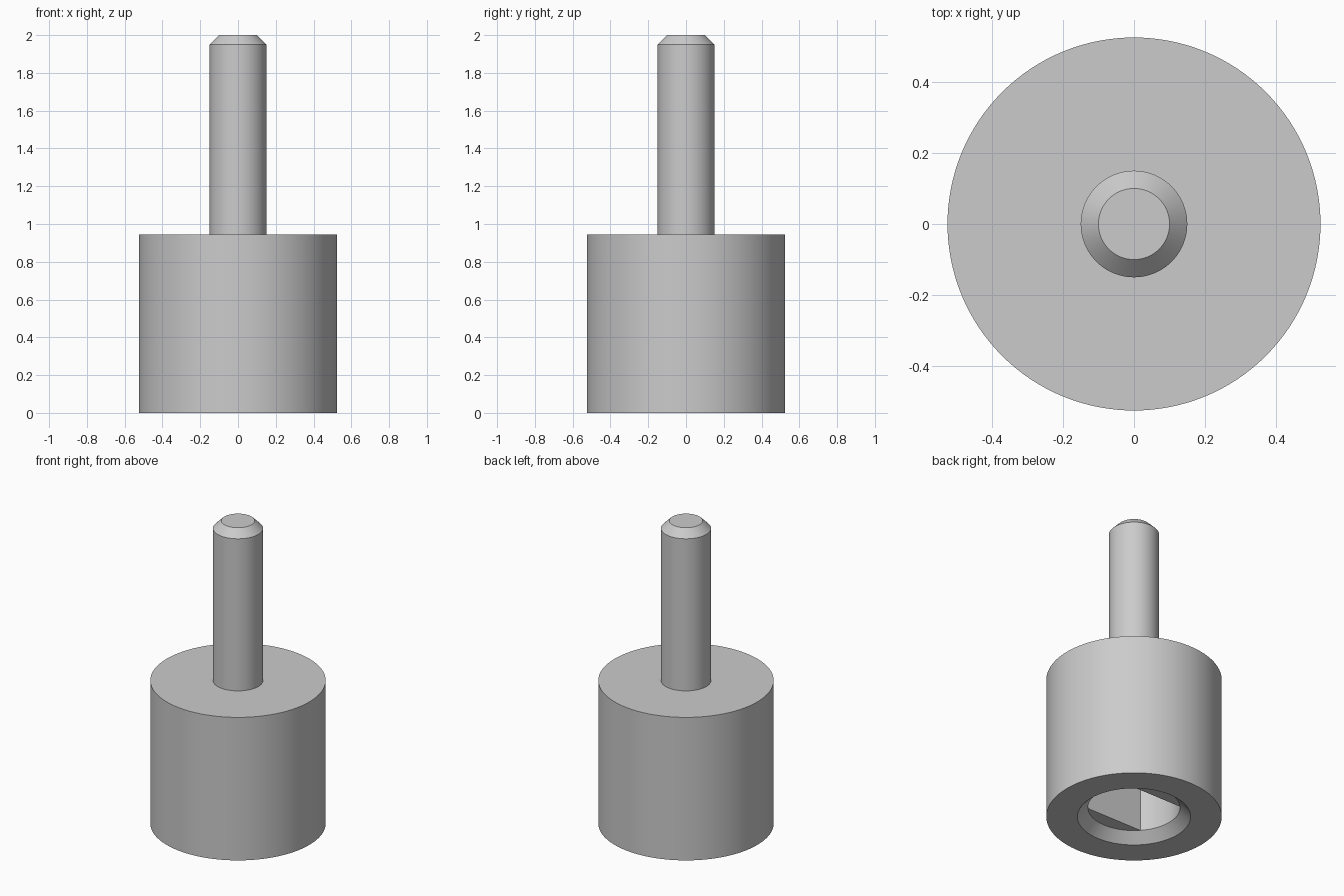
import bpy
import bmesh
from math import cos, sin, pi, radians

cube = bpy.data.objects.get("Cube")
if cube:
    bpy.data.objects.remove(cube, do_unlink=True)

SEGMENTS = 128
BODY_R, BODY_TOP = 0.525, 0.945
STUD_R, STUD_TOP, STUD_BEVEL = 0.15, 2.0, 0.05
RIM_R, SOCKET_R, SOCKET_TOP = 0.339, 0.276, 0.66
FLAT = 15  # ring step, counted from the x axis, where each socket flat begins

steel = bpy.data.materials.new("grey steel")
steel.use_nodes = True
steel.diffuse_color = (0.6, 0.6, 0.6, 1)
steel.node_tree.nodes["Principled BSDF"].inputs["Base Color"].default_value = steel.diffuse_color


def lathe(bm, profile):
    """Revolve (radius, height) points around z and return the vertex rings."""
    rings = []
    for r, z in profile:
        rings.append([bm.verts.new((r * cos(2 * pi * i / SEGMENTS),
                                    r * sin(2 * pi * i / SEGMENTS), z))
                      for i in range(SEGMENTS)])
    for low, high in zip(rings, rings[1:]):
        bridge(bm, low, high)
    return rings


def bridge(bm, low, high):
    n = len(low)
    for i in range(n):
        j = (i + 1) % n
        bm.faces.new((low[i], low[j], high[j], high[i]))


def finish(bm, name):
    mesh = bpy.data.meshes.new(name)
    bm.to_mesh(mesh)
    bm.free()
    mesh.materials.append(steel)
    obj = bpy.data.objects.new(name, mesh)
    bpy.context.collection.objects.link(obj)
    bpy.ops.object.select_all(action="DESELECT")
    obj.select_set(True)
    bpy.context.view_layer.objects.active = obj
    bpy.ops.object.shade_smooth_by_angle(angle=radians(30))


# Body: countersunk mouth, underside, wall and top shoulder
bm = bmesh.new()
mouth = lathe(bm, [(SOCKET_R, RIM_R - SOCKET_R), (RIM_R, 0), (BODY_R, 0),
                   (BODY_R, BODY_TOP), (STUD_R, BODY_TOP)])[0]

# Socket: round hole with two flats, leaving a ledge beside each flat
half = SEGMENTS // 2
for start in (FLAT, half + FLAT):
    ledge = [mouth[i % SEGMENTS] for i in range(start, start + half - 2 * FLAT + 1)]
    bm.faces.new(ledge[::-1])
outline = [mouth[(side + i) % SEGMENTS]
           for side in (0, half) for i in range(-FLAT, FLAT + 1)]
ceiling = [bm.verts.new((v.co.x, v.co.y, SOCKET_TOP)) for v in outline]
bridge(bm, ceiling, outline)
bm.faces.new(ceiling[::-1])
finish(bm, "body")

# Stud: plain shaft with a bevelled tip
bm = bmesh.new()
tip = lathe(bm, [(STUD_R, BODY_TOP), (STUD_R, STUD_TOP - STUD_BEVEL),
                 (STUD_R - STUD_BEVEL, STUD_TOP)])[-1]
bm.faces.new(tip)
finish(bm, "stud")
